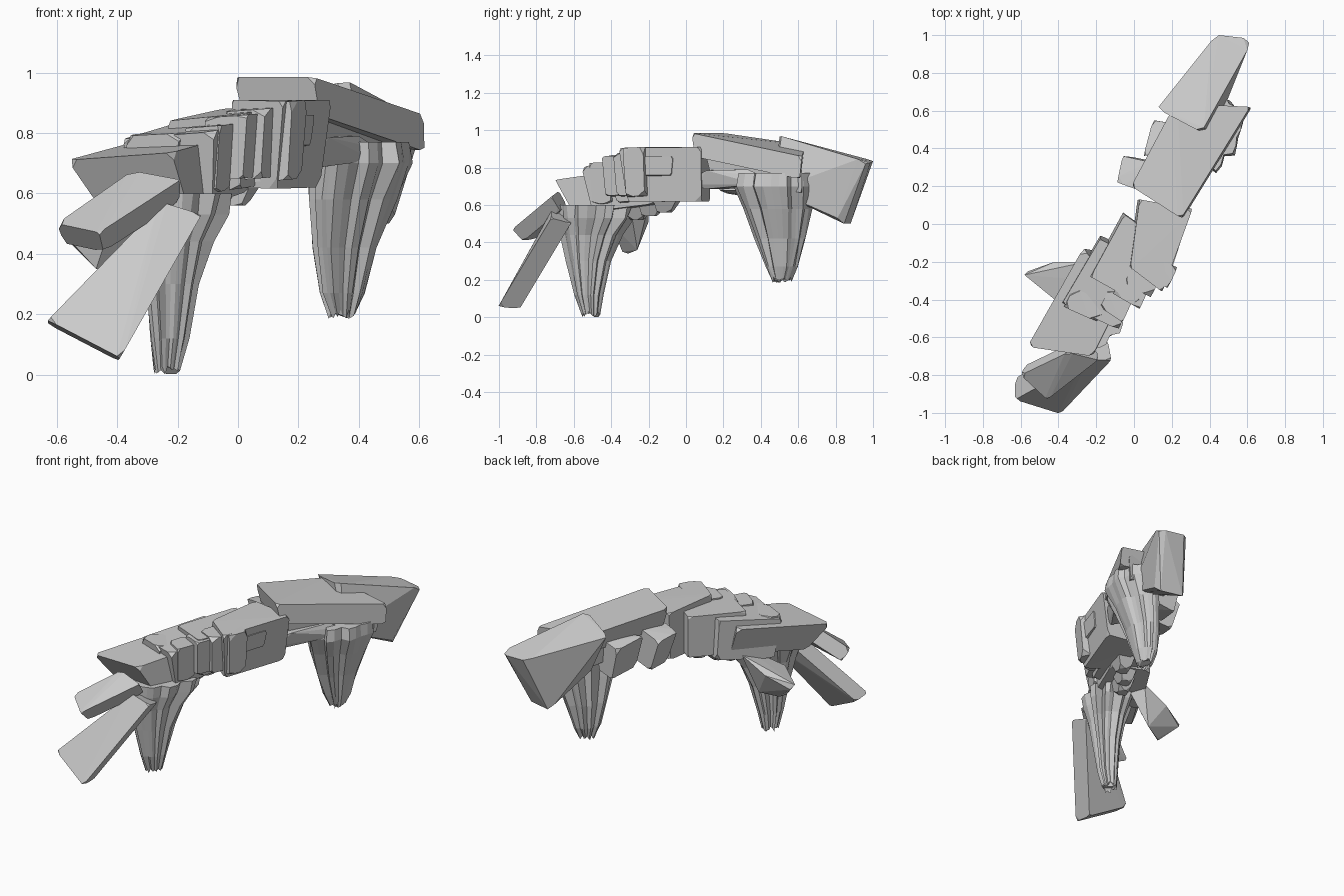
import bpy, bmesh, math, random
from mathutils import Vector as V

random.seed(11)


def finish(name, bm):
    bmesh.ops.recalc_face_normals(bm, faces=bm.faces)
    me = bpy.data.meshes.new(name)
    bm.to_mesh(me)
    bm.free()
    ob = bpy.data.objects.new(name, me)
    bpy.context.collection.objects.link(ob)
    return ob


def hull(name, pts):
    bm = bmesh.new()
    for p in pts:
        bm.verts.new(p)
    bmesh.ops.convex_hull(bm, input=bm.verts)
    loose = [v for v in bm.verts if not v.link_faces]
    bmesh.ops.delete(bm, geom=loose, context='VERTS')
    return finish(name, bm)


def slab(name, top, down, taper=0.92, chip=0.022):
    """Six-sided block with every corner chipped off at random."""
    top = [V(p) for p in top]
    mid = sum(top, V()) / 4
    c = top + [mid + (p - mid) * taper + V(down) for p in top]
    pts = []
    for i in range(8):
        r, k = i // 4 * 4, i % 4
        for n in (r + (k + 1) % 4, r + (k + 3) % 4, (i + 4) % 8):
            e = c[n] - c[i]
            pts.append(c[i] + e.normalized() * min(random.uniform(0.3, 1.8) * chip, e.length * 0.4))
    return hull(name, pts)


def leg(name, rings, sides=30):
    """Fluted, flaring stone pillar; ring = (x, y, z, half length, half width)."""
    bm = bmesh.new()
    major, minor = V((0.47, 0.88, 0)), V((0.88, -0.47, 0))
    flute = [random.uniform(0.86, 1.06) - (0.12 if i % 3 == 0 else 0) for i in range(sides)]
    loops = []
    for j, (x, y, z, a, b) in enumerate(rings):
        loop = []
        for i in range(sides):
            t = math.tau * i / sides
            f = flute[i] * random.uniform(0.95, 1.05)
            p = V((x, y, z)) + (major * a * math.cos(t) + minor * b * math.sin(t)) * f
            p.z += random.uniform(0, 0.035) if j == 0 else 0
            loop.append(bm.verts.new(p))
        loops.append(loop)
    for lo, hi in zip(loops, loops[1:]):
        for i in range(sides):
            n = (i + 1) % sides
            bm.faces.new((lo[i], lo[n], hi[n], hi[i]))
    for loop in (loops[0], loops[-1]):
        bmesh.ops.triangulate(bm, faces=[bm.faces.new(loop)])
    return finish(name, bm)


# Far half of the bridge: end block, long cap and the stones below it
hull("far_end_block", [(.13, .62, .92), (.16, .59, .93), (.33, .5, .965), (.37, .51, .968),
     (.6, .92, .845), (.61, .96, .82), (.58, .985, .825), (.45, 1.0, .835), (.41, .97, .845),
     (.25, .6, .67), (.42, .47, .68), (.52, .81, .53), (.5, .845, .5), (.36, .88, .5), (.33, .85, .53)])
slab("far_cap", [(-.015, .2, .985), (.25, .03, .985), (.615, .62, .86), (.22, .64, .92)],
     (.02, .0, -.125), .95)
slab("far_core", [(.06, .2, .93), (.26, .09, .93), (.56, .62, .83), (.24, .62, .86)], (.01, .02, -.17))
hull("far_side_shelf", [(.25, .06, .71), (.27, .08, .77), (.3, .11, .785), (.4, .33, .79), (.46, .42, .75),
     (.45, .38, .71), (.15, .25, .79), (.18, .2, .69), (.3, .44, .69), (.26, .1, .685)])
slab("left_stone_large", [(-.09, .22, .86), (.05, .17, .88), (.12, .32, .88), (-.06, .36, .84)], (.06, 0, -.2))
slab("left_stone_small", [(.05, .36, .85), (.22, .4, .85), (.22, .53, .85), (.1, .55, .82)], (.04, 0, -.2))

# Near half: overlapping blocks stepping down towards the front
slab("step_block_1", [(-.02, -.23, .91), (.15, -.36, .905), (.31, .08, .91), (.03, .13, .91)], (-.02, .02, -.29), .9)
slab("step_block_2", [(-.23, -.28, .84), (.02, -.42, .865), (.16, -.1, .89), (-.05, .05, .88)], (-.01, .03, -.25))
slab("step_block_3", [(-.38, -.42, .78), (-.08, -.56, .805), (.05, -.2, .85), (-.18, -.08, .84)], (0, .04, -.24))
slab("step_block_4", [(-.565, -.65, .71), (-.22, -.7, .735), (-.06, -.38, .78), (-.27, -.13, .79)], (.06, .05, -.17), .82)

# Thin broken sheets on the step fronts: centre x, front y, top z, half width, height
for i, (x, y, z, w, h) in enumerate([(.1, -.31, .895, .08, .26), (.02, -.36, .87, .07, .23), (-.04, -.42, .85, .07, .21),
                                     (-.12, -.49, .815, .06, .22), (-.28, -.49, .79, .09, .08)]):
    slab(f"strata_sheet_{i}", [(x - w, y + .05, z), (x + w, y - .03, z + .01),
         (x + w + .05, y + .08, z + .015), (x - w + .05, y + .15, z + .01)], (-.01, .01, -h), .9, .03)
slab("side_sheet", [(.16, -.29, .85), (.19, -.27, .86), (.255, -.07, .86), (.2, -.05, .85)], (-.01, 0, -.1), .9, .02)

# Underside chips
for i, (x, y, z) in enumerate([(0, -.1, .59), (-.08, -.18, .57), (-.12, -.25, .55)]):
    slab(f"underside_chip_{i}", [(x - .07, y - .04, z + .06), (x + .05, y - .08, z + .06),
         (x + .09, y + .06, z + .06), (x - .03, y + .09, z + .06)], (-.02, -.02, -.09), .5)

# Leaning slabs at the near end and the wedge on the left side
slab("leaning_slab_large", [(-.63, -.93, .18), (-.39, -1.005, .055), (-.12, -.72, .53), (-.25, -.72, .57)],
     (-.01, .11, -.02), .96, .02)
slab("leaning_slab_small", [(-.6, -.8, .5), (-.46, -.93, .47), (-.19, -.72, .645), (-.35, -.68, .675)],
     (.01, .05, -.07), .93)
hull("left_wedge", [(-.58, -.27, .47), (-.56, -.25, .44), (-.42, -.2, .51), (-.47, -.34, .35), (-.2, -.3, .6),
     (-.25, -.2, .6), (-.42, -.4, .5), (-.33, -.26, .36), (-.44, -.31, .34)])

# Two tapering legs
leg("near_leg", [(-.235, -.51, 0, .05, .042), (-.228, -.52, .12, .078, .06), (-.218, -.52, .3, .125, .08),
                 (-.21, -.51, .44, .18, .105), (-.2, -.49, .53, .235, .135), (-.2, -.48, .6, .25, .15)])
leg("far_leg", [(.345, .51, .18, .052, .045), (.345, .51, .27, .09, .072), (.355, .5, .42, .14, .1),
                (.38, .48, .58, .195, .13), (.405, .46, .7, .23, .155), (.41, .46, .77, .22, .14)])
